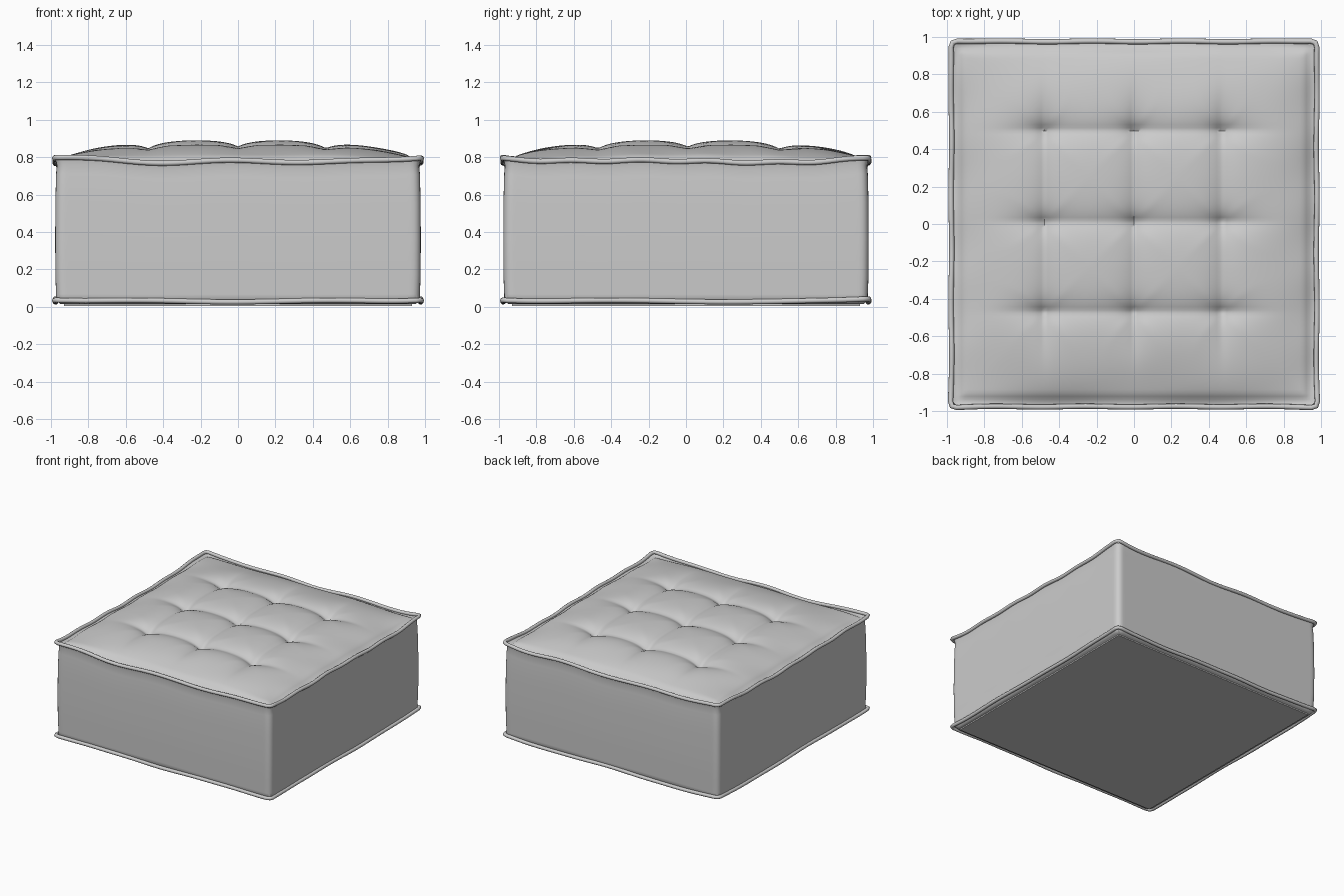
import bpy, bmesh
from math import sin, exp, hypot

if "Cube" in bpy.data.objects:
    bpy.data.objects.remove(bpy.data.objects["Cube"])

N = 110
A = 0.974          # half width of the fabric box
TX = (-0.48, 0.0, 0.47)
TY = (-0.47, 0.01, 0.5)


def rounded(x, y, a, r):
    # squeeze square corners into arcs of radius r
    dx, dy = abs(x) - (a - r), abs(y) - (a - r)
    if dx > 0 and dy > 0:
        k = max(dx, dy) / hypot(dx, dy)
        x = (a - r + dx * k) * (1 if x > 0 else -1)
        y = (a - r + dy * k) * (1 if y > 0 else -1)
    return x, y


def rim_z(x, y):
    # top seam: sags along each side, lifts at the corners
    t = min(abs(x), abs(y))
    wave = 0.006 * sin(9 * x + 4 * y) + 0.004 * sin(17 * y - 7 * x)
    return 0.772 + 0.024 * t ** 4 + wave


def top_z(x, y):
    u, v = min(1, abs(x) / A), min(1, abs(y) / A)
    z = rim_z(x, y) * max(u, v) ** 6 + 0.778 * (1 - max(u, v) ** 6)
    z += 0.115 * ((1 - u ** 3.2) * (1 - v ** 3.2)) ** 0.8
    # soft valleys joining the buttons
    fx = 1 / (1 + exp((abs(x) - 0.66) / 0.06))
    fy = 1 / (1 + exp((abs(y) - 0.66) / 0.06))
    gx = max(exp(-abs(x - t) / 0.07) for t in TX) * fy
    gy = max(exp(-abs(y - t) / 0.07) for t in TY) * fx
    z -= 0.035 * max(gx, gy)
    # button dimples
    d = min(hypot((x - a) * 0.85, y - b) for a in TX for b in TY)
    z -= 0.065 * exp(-d / 0.05)
    # gully just inside the seam
    e = A - max(abs(x), abs(y))
    return z - 0.014 * exp(-((e - 0.03) / 0.022) ** 2)


# Cushion: tufted top grid, lofted sides, flat base
bm = bmesh.new()
top = [[None] * (N + 1) for _ in range(N + 1)]
for i in range(N + 1):
    for j in range(N + 1):
        x, y = rounded((2 * i / N - 1) * A, (2 * j / N - 1) * A, A, 0.045)
        top[i][j] = bm.verts.new((x, y, top_z(x, y)))
for i in range(N):
    for j in range(N):
        bm.faces.new((top[i][j], top[i + 1][j], top[i + 1][j + 1], top[i][j + 1]))

ring = ([top[i][0] for i in range(N)] + [top[N][j] for j in range(N)] +
        [top[i][N] for i in range(N, 0, -1)] + [top[0][j] for j in range(N, 0, -1)])
base = [v.co.copy() for v in ring]
prev = ring
for f, s in ((0.96, 0.994), (0.9, 0.998), (0.7, 1.002), (0.45, 1.003),
             (0.2, 1.002), (0.07, 0.998), (0.03, 0.998), (0.0, 0.975)):
    cur = [bm.verts.new((c.x * s, c.y * s, 0.014 + f * (c.z - 0.014))) for c in base]
    for k in range(len(cur)):
        n = (k + 1) % len(cur)
        bm.faces.new((prev[k], cur[k], cur[n], prev[n]))
    prev = cur
bm.faces.new(prev[::-1])
bmesh.ops.recalc_face_normals(bm, faces=bm.faces)
me = bpy.data.meshes.new("tufted_cushion")
bm.to_mesh(me)
bm.free()
cushion = bpy.data.objects.new("tufted_cushion", me)
bpy.context.collection.objects.link(cushion)
bpy.context.view_layer.objects.active = cushion
cushion.select_set(True)
bpy.ops.object.shade_smooth_by_angle(angle=0.9)


# Piping around the top and bottom seams
def piping(name, height, radius):
    cu = bpy.data.curves.new(name, 'CURVE')
    cu.dimensions = '3D'
    cu.bevel_depth = radius
    cu.bevel_resolution = 3
    sp = cu.splines.new('POLY')
    M = 60
    a = 0.976
    side = [(2 * k / M - 1) * a for k in range(M)]
    pts = ([(s, -a) for s in side] + [(a, s) for s in side] +
           [(-s, a) for s in side] + [(-a, -s) for s in side])
    sp.points.add(len(pts) - 1)
    for p, (x, y) in zip(sp.points, pts):
        x, y = rounded(x, y, a, 0.03)
        c = 1 + 0.006 * min(abs(x), abs(y)) ** 12 + 0.002 * sin(13 * x + 11 * y)
        p.co = (x * c, y * c, height(x, y), 1)
    sp.use_cyclic_u = True
    sp.use_smooth = True
    ob = bpy.data.objects.new(name, cu)
    bpy.context.collection.objects.link(ob)


piping("top_piping", lambda x, y: rim_z(x, y) + 0.004, 0.014)
piping("bottom_piping",
       lambda x, y: 0.03 + 0.012 * min(abs(x), abs(y)) ** 8 + 0.004 * sin(6 * x - 5 * y), 0.014)

# Base panel filling the underside between the bottom seams
bpy.ops.mesh.primitive_cube_add(size=1, location=(0, 0, 0.014))
panel = bpy.context.object
panel.name = "base_panel"
panel.scale = (1.86, 1.86, 0.02)
